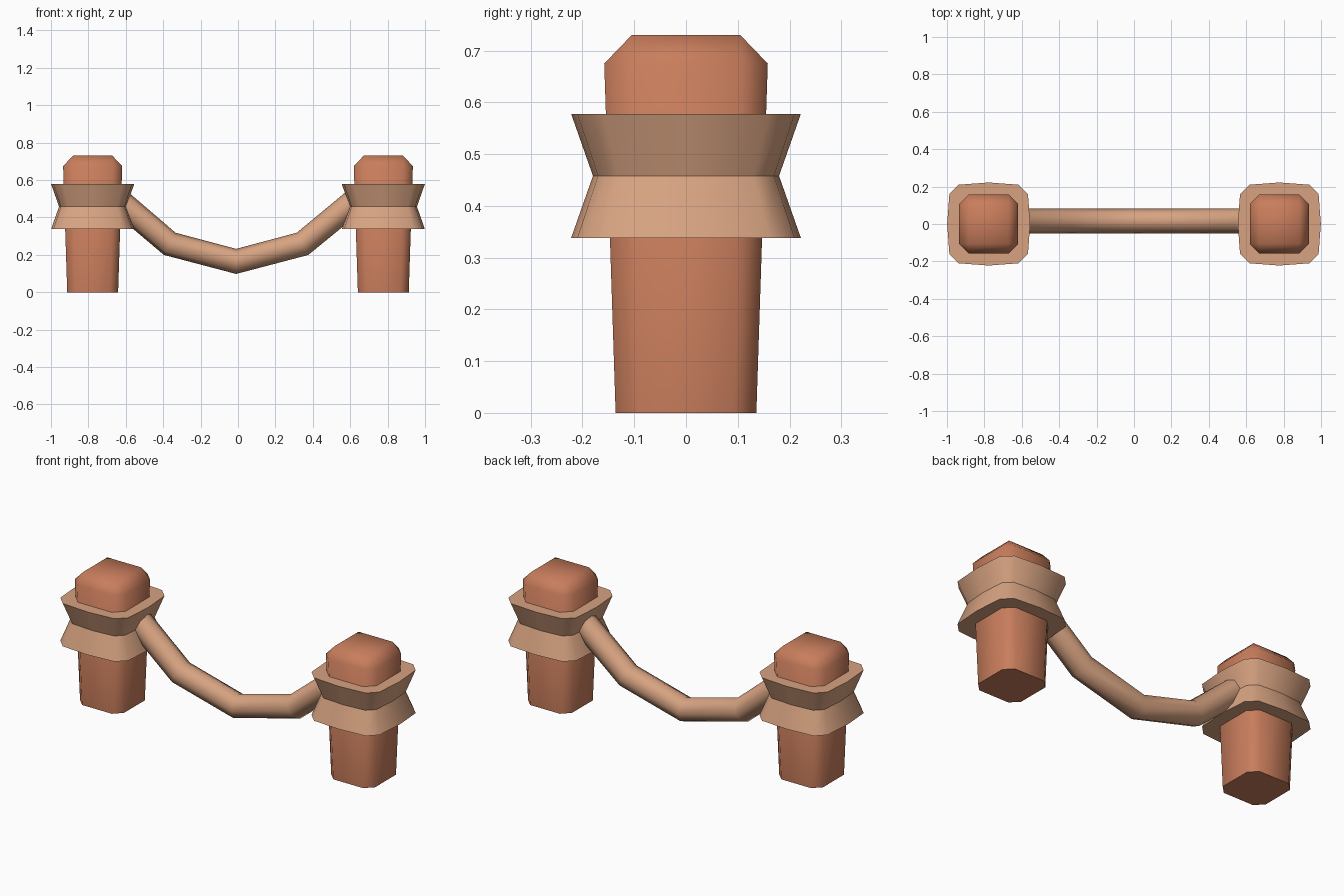
import bpy
import bmesh

cube = bpy.data.objects.get("Cube")
if cube:
    bpy.data.objects.remove(cube, do_unlink=True)


def make_material(name, rgb):
    mat = bpy.data.materials.new(name)
    mat.use_nodes = True
    color = (*rgb, 1.0)
    mat.diffuse_color = color
    mat.node_tree.nodes["Principled BSDF"].inputs["Base Color"].default_value = color
    return mat


terracotta = make_material("terracotta", (0.58, 0.205, 0.107))
tan = make_material("tan", (0.68, 0.365, 0.22))


def rounded_square(half, corner, bulge=0.0):
    """Square outline with cut corners; bulge adds a raised point on each side."""
    side = [(half - bulge, -corner), (half - bulge, corner)]
    if bulge:
        side.insert(1, (half, 0))
    outline = []
    for turn in range(4):
        outline += side
        side = [(-y, x) for x, y in side]
    return outline


def loft(name, x, levels, mat, sharp_levels):
    """Stack (z, outline) rings into a capped solid, with creases at given levels."""
    bm = bmesh.new()
    rings = [[bm.verts.new((px, py, z)) for px, py in outline] for z, outline in levels]
    count = len(rings[0])
    for low, high in zip(rings, rings[1:]):
        for i in range(count):
            j = (i + 1) % count
            bm.faces.new((low[i], low[j], high[j], high[i]))
    bm.faces.new(rings[0][::-1])
    bm.faces.new(rings[-1])
    for level in sharp_levels:
        ring = rings[level]
        for i in range(count):
            bm.edges.get((ring[i], ring[(i + 1) % count])).smooth = False
    bmesh.ops.remove_doubles(bm, verts=bm.verts, dist=0.0005)
    for face in bm.faces:
        face.smooth = True
    mesh = bpy.data.meshes.new(name)
    bm.to_mesh(mesh)
    bm.free()
    mesh.materials.append(mat)
    obj = bpy.data.objects.new(name, mesh)
    obj.location.x = x
    bpy.context.collection.objects.link(obj)
    return obj


# Posts with chamfered tops, each wearing a waisted collar
for side, x in (("left", 0.777), ("right", -0.777)):
    loft(side + "_post", x, [
        (0.0, rounded_square(0.136, 0.092)),
        (0.675, rounded_square(0.158, 0.107)),
        (0.73, rounded_square(0.105, 0.105)),
    ], terracotta, [0])
    wide = rounded_square(0.222, 0.16, 0.012)
    waist = [(px * 0.81, py * 0.81) for px, py in wide]
    loft(side + "_collar", x, [(0.338, wide), (0.458, waist), (0.578, wide)],
         tan, [0, 1, 2])

# Sagging rope between the collars
path = [(-0.66, 0.51), (-0.365, 0.259), (-0.01, 0.165), (0.345, 0.259), (0.65, 0.51)]
curve = bpy.data.curves.new("rope", "CURVE")
curve.dimensions = "3D"
curve.bevel_depth = 0.067
curve.bevel_resolution = 2
curve.use_fill_caps = True
spline = curve.splines.new("POLY")
spline.points.add(len(path) - 1)
for point, (x, z) in zip(spline.points, path):
    point.co = (x, 0.017, z, 1)
spline.use_smooth = True
curve.materials.append(tan)
rope = bpy.data.objects.new("rope", curve)
bpy.context.collection.objects.link(rope)
